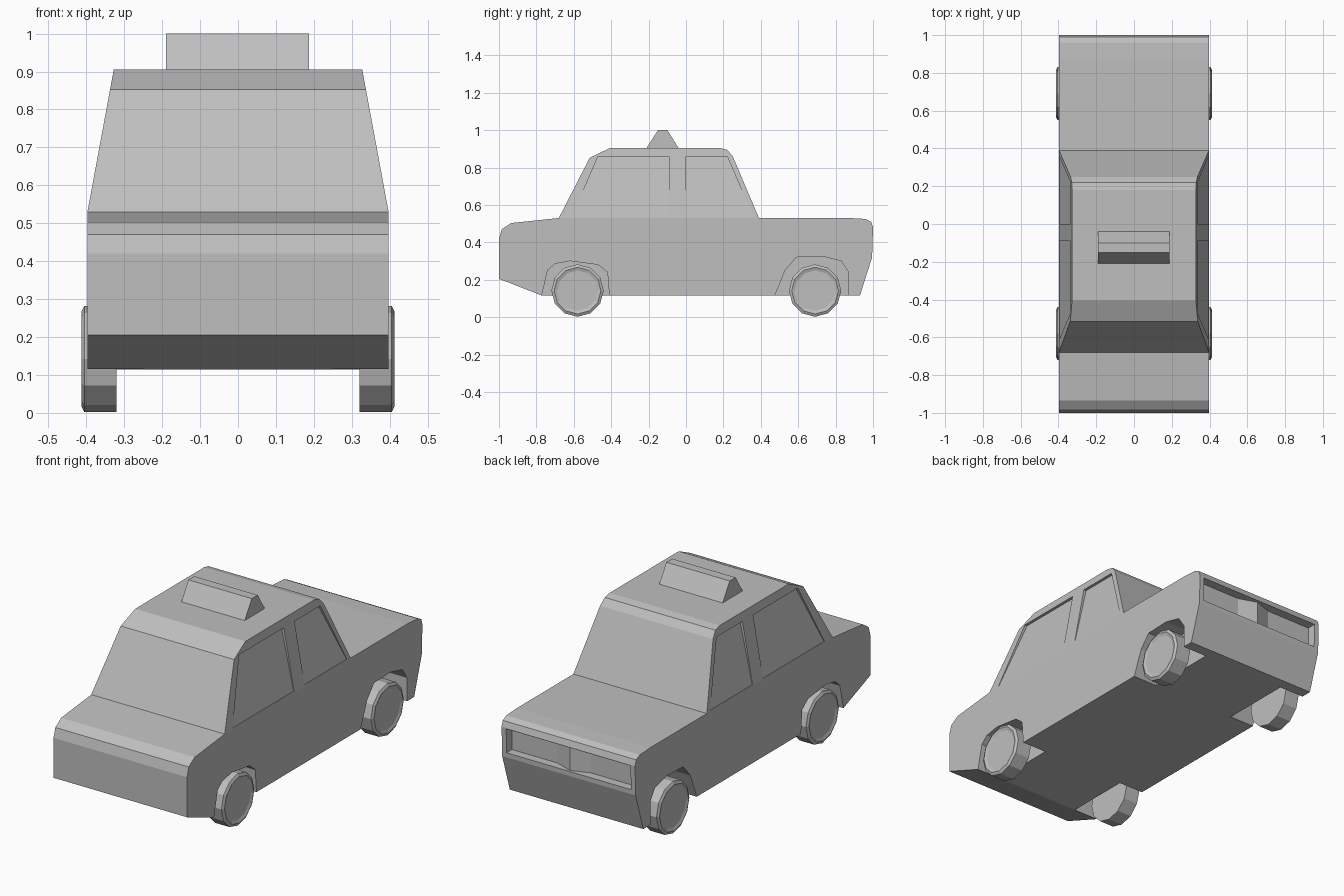
import bpy, bmesh, math

cube = bpy.data.objects.get("Cube")
if cube:
    bpy.data.objects.remove(cube, do_unlink=True)

grey = bpy.data.materials.new("plain_grey")
grey.use_nodes = True
COLOUR = (0.52, 0.52, 0.52, 1)
grey.diffuse_color = COLOUR
grey.node_tree.nodes["Principled BSDF"].inputs["Base Color"].default_value = COLOUR


def loft(name, near, far):
    """Solid between two matching outlines."""
    bm = bmesh.new()
    a = [bm.verts.new(p) for p in near]
    b = [bm.verts.new(p) for p in far]
    n = len(a)
    bm.faces.new(a)
    bm.faces.new(b[::-1])
    for i in range(n):
        bm.faces.new((a[i], b[i], b[(i + 1) % n], a[(i + 1) % n]))
    bmesh.ops.recalc_face_normals(bm, faces=bm.faces)
    mesh = bpy.data.meshes.new(name)
    bm.to_mesh(mesh)
    bm.free()
    obj = bpy.data.objects.new(name, mesh)
    bpy.context.collection.objects.link(obj)
    mesh.materials.append(grey)
    return obj


def prism(name, outline, x0, x1):
    """Side outline (y, z) extruded along x; x0 and x1 may depend on z."""
    f0 = x0 if callable(x0) else lambda z: x0
    f1 = x1 if callable(x1) else lambda z: x1
    return loft(name, [(f0(z), y, z) for y, z in outline],
                [(f1(z), y, z) for y, z in outline])


def cut(obj, cutter):
    mod = obj.modifiers.new("cut", 'BOOLEAN')
    mod.operation = 'DIFFERENCE'
    mod.solver = 'EXACT'
    mod.object = cutter
    cutter.hide_render = True
    cutter.hide_viewport = True
    cutter.display_type = 'WIRE'


HALF = 0.397
BELT = 0.53


def cabin_x(z):
    return HALF - 0.185 * (z - BELT)


# Lower body
body = prism("lower_body", [
    (-1, 0.205), (-1, 0.42), (-0.985, 0.47), (-0.935, 0.503), (-0.68, BELT),
    (0.39, BELT), (0.87, BELT), (0.96, 0.525), (0.99, 0.51), (1, 0.48),
    (0.995, 0.32), (0.93, 0.115), (-0.77, 0.115)], -HALF, HALF)

# Tapered cabin
cabin = prism("cabin", [
    (-0.68, BELT), (-0.515, 0.852), (-0.405, 0.905), (0.18, 0.905),
    (0.22, 0.895), (0.25, 0.86), (0.39, BELT)],
    lambda z: -cabin_x(z), cabin_x)

# Wheel arches
arches = {
    "back": [(-0.78, 0.05), (-0.77, 0.12), (-0.74, 0.25), (-0.70, 0.285),
             (-0.62, 0.3), (-0.47, 0.28), (-0.42, 0.24), (-0.405, 0.05)],
    "front": [(0.45, 0.05), (0.475, 0.115), (0.53, 0.25), (0.59, 0.32),
              (0.73, 0.325), (0.83, 0.3), (0.87, 0.24), (0.87, 0.05)]}
# Side windows, leaning in slightly more than the pillars
windows = {
    "back": [(-0.61, 0.535), (-0.47, 0.86), (-0.09, 0.86), (-0.09, 0.535)],
    "front": [(0, 0.535), (0, 0.86), (0.22, 0.86), (0.36, 0.535)]}

for side, s in (("left", 1), ("right", -1)):
    for end in arches:
        cut(body, prism(f"{side}_{end}_arch_cutter", arches[end], s * 0.25, s * 0.6))
        cut(cabin, prism(f"{side}_{end}_window_cutter", windows[end],
                         lambda z: s * (cabin_x(z) - 0.002 - 0.04 * (z - BELT)),
                         s * 0.6))

# Recessed grille with a central ridge
grille = [(-0.37, 1.1), (-0.37, 0.95), (-0.1, 0.95), (0, 0.985),
          (0.1, 0.95), (0.37, 0.95), (0.37, 1.1)]
cut(body, loft("grille_cutter", [(x, y, 0.345) for x, y in grille],
               [(x, y, 0.475) for x, y in grille]))

# Roof sign
prism("roof_sign", [(-0.21, 0.905), (-0.15, 1), (-0.1, 1), (-0.04, 0.905)],
      -0.19, 0.187)


# Wheels with a shallow dished face
def wheel(name, s, y):
    rings = [(0.32, 0.14), (0.405, 0.14), (0.413, 0.125), (0.407, 0.108)]
    bm = bmesh.new()
    loops = [[bm.verts.new((s * x, y + r * math.sin(k * math.tau / 12),
                            0.142 - r * math.cos(k * math.tau / 12)))
              for k in range(12)] for x, r in rings]
    bm.faces.new(loops[0])
    bm.faces.new(loops[-1])
    for a, b in zip(loops, loops[1:]):
        for k in range(12):
            j = (k + 1) % 12
            bm.faces.new((a[k], a[j], b[j], b[k]))
    bmesh.ops.recalc_face_normals(bm, faces=bm.faces)
    mesh = bpy.data.meshes.new(name)
    bm.to_mesh(mesh)
    bm.free()
    mesh.materials.append(grey)
    bpy.context.collection.objects.link(bpy.data.objects.new(name, mesh))


for side, s in (("left", 1), ("right", -1)):
    wheel(f"{side}_back_wheel", s, -0.58)
    wheel(f"{side}_front_wheel", s, 0.69)
